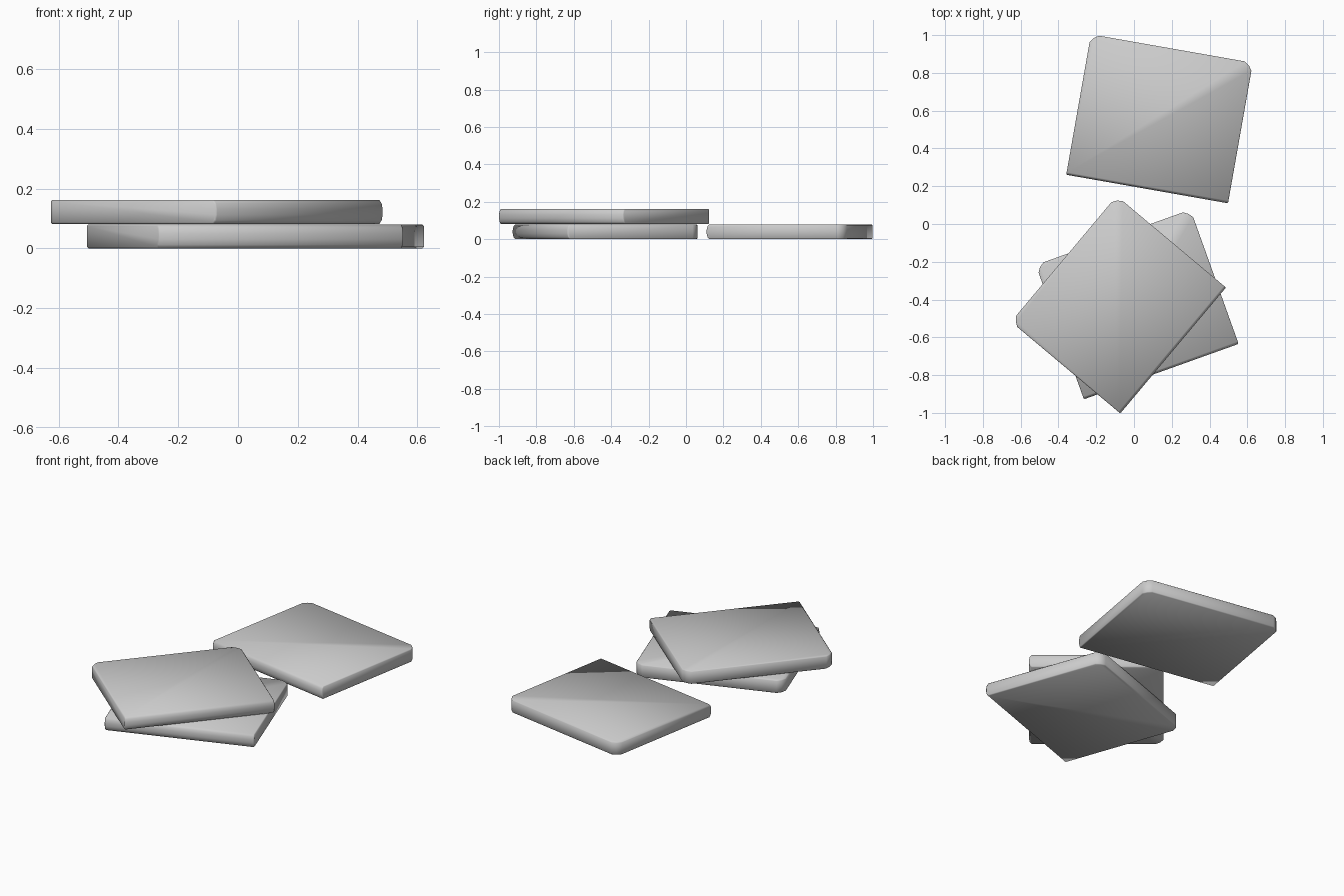
import bpy, bmesh, math

cube = bpy.data.objects.get("Cube")
if cube:
    bpy.data.objects.remove(cube, do_unlink=True)

WIDTH, DEPTH, THICK = 0.87, 0.755, 0.08
CORNER = 0.043

grey = bpy.data.materials.new("plain grey")
grey.use_nodes = True
colour = (0.6, 0.6, 0.6, 1)
grey.diffuse_color = colour
grey.node_tree.nodes["Principled BSDF"].inputs["Base Color"].default_value = colour


def make_tile(name, centre, base, degrees):
    """Thin square tile with a rounded front edge and two clipped back corners."""
    front, back, t = -DEPTH / 2, DEPTH / 2, THICK
    profile = [(back, 0), (back, t), (front + 0.014, t), (front + 0.004, t * 0.85),
               (front, t * 0.62), (front, t * 0.38), (front + 0.004, t * 0.15),
               (front + 0.014, 0)]
    bm = bmesh.new()
    # side profile swept across the width
    face = bm.faces.new([bm.verts.new((-WIDTH / 2, y, z)) for y, z in profile])
    swept = bmesh.ops.extrude_face_region(bm, geom=[face])["geom"]
    moved = [g for g in swept if isinstance(g, bmesh.types.BMVert)]
    bmesh.ops.translate(bm, verts=moved, vec=(WIDTH, 0, 0))
    # clipped back corners
    corners = [e for e in bm.edges
               if all(v.co.y > back - 0.001 for v in e.verts)
               and abs(e.verts[0].co.x - e.verts[1].co.x) < 0.001]
    bmesh.ops.bevel(bm, geom=corners, offset=CORNER, segments=2,
                    profile=0.35, affect='EDGES')
    bmesh.ops.recalc_face_normals(bm, faces=bm.faces)
    mesh = bpy.data.meshes.new(name)
    bm.to_mesh(mesh)
    bm.free()
    mesh.materials.append(grey)

    tile = bpy.data.objects.new(name, mesh)
    bpy.context.collection.objects.link(tile)
    tile.location = (centre[0], centre[1], base)
    tile.rotation_euler.z = math.radians(degrees)
    # softened rims
    soft = tile.modifiers.new("soft rims", 'BEVEL')
    soft.width = 0.005
    soft.segments = 1
    soft.limit_method = 'ANGLE'
    soft.angle_limit = math.radians(60)
    bpy.ops.object.select_all(action='DESELECT')
    tile.select_set(True)
    bpy.context.view_layer.objects.active = tile
    bpy.ops.object.modifier_apply(modifier=soft.name)
    bpy.ops.object.shade_smooth_by_angle(angle=math.radians(50))


make_tile("back_tile", (0.135, 0.557), 0, -10)
make_tile("lower_front_tile", (0.017, -0.426), 0, 19.7)
make_tile("upper_front_tile", (-0.082, -0.427), 0.082, 50)
